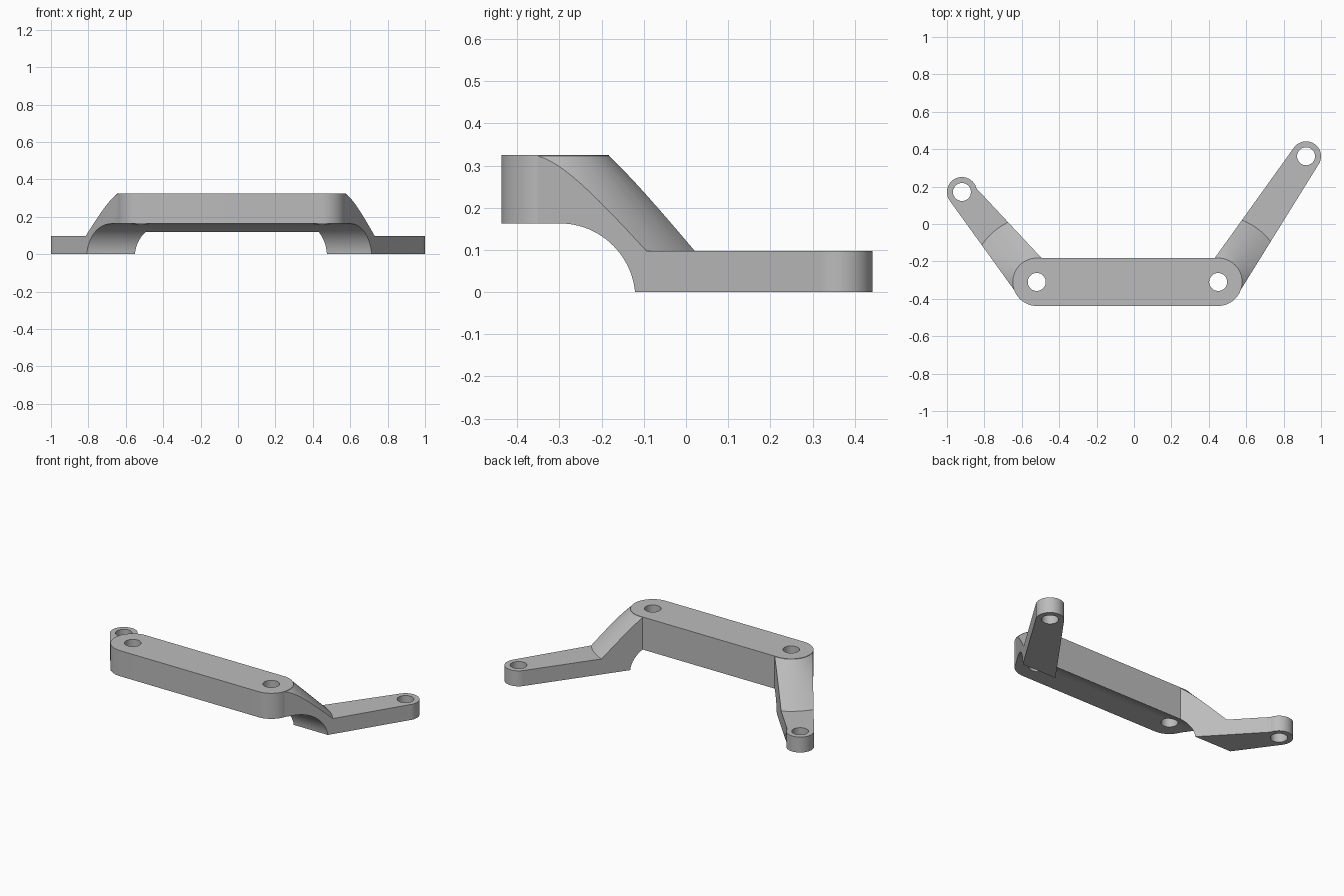
import bpy, bmesh
from math import sin, cos, radians, tau
from mathutils import Vector

cube = bpy.data.objects.get("Cube")
if cube:
    bpy.data.objects.remove(cube)

BAR_Y, BAR_R, BAR_TOP = -0.31, 0.128, 0.325
BAR_X = (-0.52, 0.45)
FOOT_TOP, FOOT_R, HOLE_R = 0.098, 0.08, 0.048


def arc(cx, cy, r, a0, a1, n=32):
    steps = [radians(a0 + (a1 - a0) * i / n) for i in range(n + 1)]
    return [(cx + r * cos(a), cy + r * sin(a)) for a in steps]


def make_object(name, bm):
    bmesh.ops.recalc_face_normals(bm, faces=bm.faces)
    mesh = bpy.data.meshes.new(name)
    bm.to_mesh(mesh)
    bm.free()
    obj = bpy.data.objects.new(name, mesh)
    bpy.context.collection.objects.link(obj)
    return obj


def prism(name, outline, start, depth):
    """Closed outline of 3D points, extruded along depth."""
    bm = bmesh.new()
    face = bm.faces.new([bm.verts.new(Vector(p) + Vector(start)) for p in outline])
    ext = bmesh.ops.extrude_face_region(bm, geom=[face])
    verts = [v for v in ext["geom"] if isinstance(v, bmesh.types.BMVert)]
    bmesh.ops.translate(bm, verts=verts, vec=depth)
    return make_object(name, bm)


def plan(name, outline, z0, z1):
    return prism(name, [(x, y, 0) for x, y in outline], (0, 0, z0), (0, 0, z1 - z0))


def lathe(name, profile, cx, cy, n=96):
    """Solid of revolution from (radius, z) points, capped at both ends."""
    bm = bmesh.new()
    rings = [[bm.verts.new((cx + r * cos(tau * i / n), cy + r * sin(tau * i / n), z))
              for i in range(n)] for r, z in profile]
    for a, b in zip(rings, rings[1:]):
        for i in range(n):
            j = (i + 1) % n
            bm.faces.new((a[i], a[j], b[j], b[i]))
    bm.faces.new(rings[0])
    bm.faces.new(rings[-1])
    return make_object(name, bm)


def combine(target, other, operation):
    mod = target.modifiers.new("combine", 'BOOLEAN')
    mod.operation, mod.solver, mod.object = operation, 'EXACT', other
    bpy.context.view_layer.objects.active = target
    bpy.ops.object.modifier_apply(modifier=mod.name)
    bpy.data.objects.remove(other)


# Round-ended raised bar
bar_outline = arc(BAR_X[1], BAR_Y, BAR_R, -90, 90) + arc(BAR_X[0], BAR_Y, BAR_R, 90, 270)
bracket = plan("mounting_bracket", bar_outline, 0.05, BAR_TOP)

# Tapered legs: foot centre, rounded tip angles, then two points inside the bar
legs = [
    ("right_leg", BAR_X[0], (-0.92, 0.171), (14, 217), [(-0.62, -0.382), (-0.44, -0.24)]),
    ("left_leg", BAR_X[1], (0.92, 0.362), (-37, 147), [(0.40, -0.226), (0.557, -0.374)]),
]
for name, hub_x, foot, angles, root in legs:
    leg = plan(name, arc(*foot, FOOT_R, *angles) + root, 0, 0.5)
    # conical slope from the bar end down to the flat foot
    slope = lathe("slope", [(1.2, -0.1), (1.2, FOOT_TOP), (0.354, FOOT_TOP),
                            (0.1265, BAR_TOP - 0.001)], hub_x, BAR_Y)
    combine(leg, slope, 'INTERSECT')
    combine(bracket, leg, 'UNION')

# Curved underside shared by bar and legs
under = [(-0.7, 0.163)] + arc(-0.30, -0.017, 0.18, 90, 0, 24) + [(-0.12, -0.1), (-0.7, -0.1)]
cutter = prism("underside", [(0, y, z) for y, z in under], (-1.5, 0, 0), (3, 0, 0))
combine(bracket, cutter, 'DIFFERENCE')

# Bolt holes
for cx, cy in [(x, BAR_Y) for x in BAR_X] + [leg[2] for leg in legs]:
    hole = lathe("hole", [(HOLE_R, -0.2), (HOLE_R, 0.6)], cx, cy, 48)
    combine(bracket, hole, 'DIFFERENCE')

# Plain grey finish
grey = bpy.data.materials.new("plain_grey")
grey.use_nodes = True
color = (0.5, 0.5, 0.5, 1)
grey.diffuse_color = color
grey.node_tree.nodes["Principled BSDF"].inputs["Base Color"].default_value = color
bracket.data.materials.clear()
bracket.data.materials.append(grey)
for poly in bracket.data.polygons:
    poly.material_index = 0

bpy.ops.object.select_all(action='DESELECT')
bracket.select_set(True)
bpy.context.view_layer.objects.active = bracket
bpy.ops.object.shade_smooth_by_angle(angle=radians(30))
